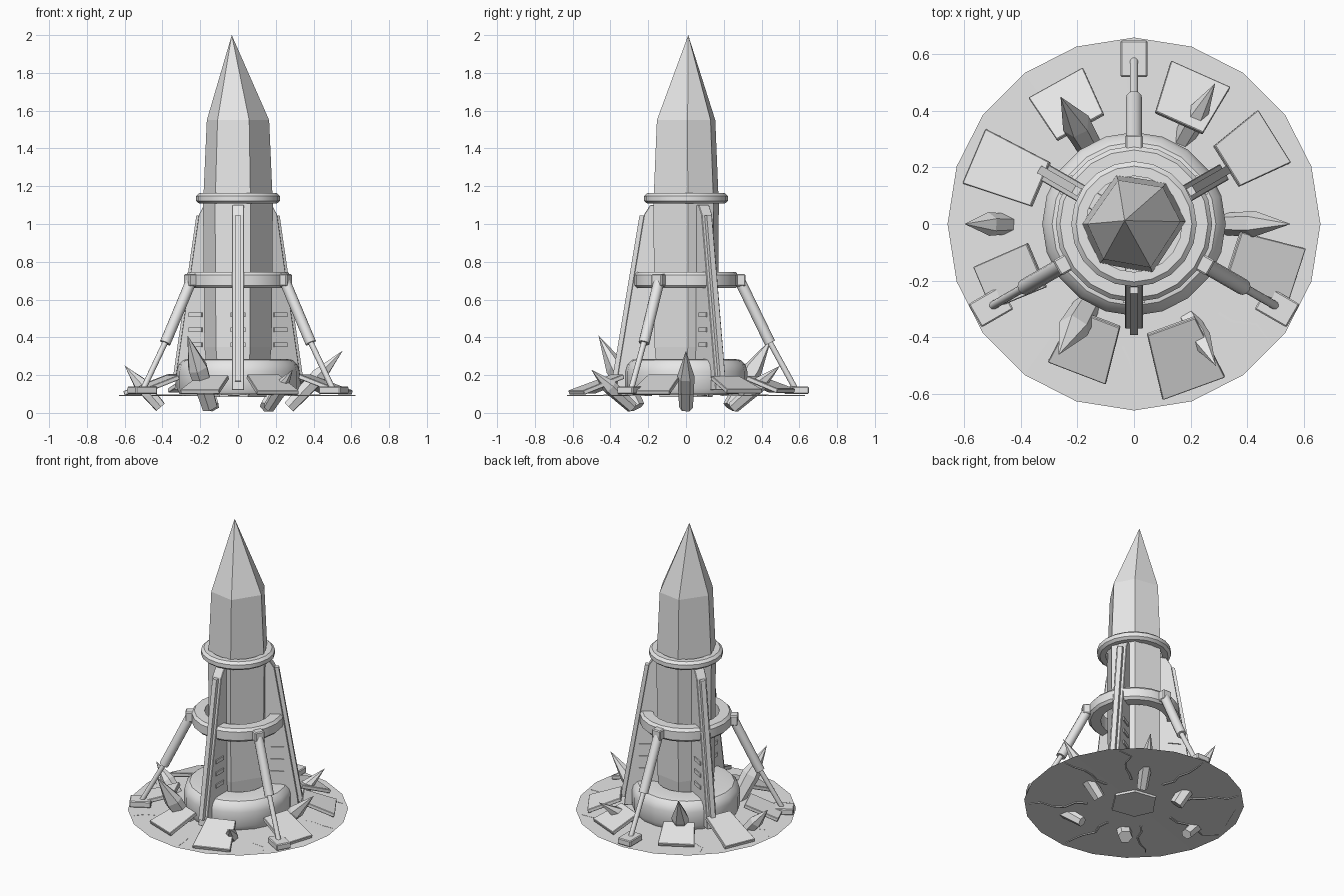
import bpy, bmesh, math, random
from mathutils import Vector, Matrix

if "Cube" in bpy.data.objects:
    bpy.data.objects.remove(bpy.data.objects["Cube"])

random.seed(4)
grey = bpy.data.materials.new("light grey")
grey.diffuse_color = (0.8, 0.8, 0.8, 1)
grey.use_nodes = True
grey.node_tree.nodes["Principled BSDF"].inputs["Base Color"].default_value = grey.diffuse_color
R = math.radians


def add(name, verts, faces, bevel=0, smooth=False):
    me = bpy.data.meshes.new(name)
    bm = bmesh.new()
    vs = [bm.verts.new(v) for v in verts]
    for f in faces:
        bm.faces.new([vs[i] for i in f])
    if len(bm.faces) > 1:
        bmesh.ops.recalc_face_normals(bm, faces=bm.faces)
    if bevel:
        bmesh.ops.bevel(bm, geom=bm.edges[:], offset=bevel, segments=1, affect='EDGES')
    bm.to_mesh(me)
    bm.free()
    me.materials.append(grey)
    ob = bpy.data.objects.new(name, me)
    bpy.context.collection.objects.link(ob)
    if smooth:
        bpy.context.view_layer.objects.active = ob
        ob.select_set(True)
        bpy.ops.object.shade_smooth_by_angle(angle=R(35))
        ob.select_set(False)
    return ob


def lathe(name, prof, n=20):
    # closed profile of (radius, z) turned around z
    m = len(prof)
    verts = [(r * math.cos(2 * math.pi * i / n), r * math.sin(2 * math.pi * i / n), z)
             for i in range(n) for r, z in prof]
    faces = [(i * m + j, ((i + 1) % n) * m + j, ((i + 1) % n) * m + (j + 1) % m, i * m + (j + 1) % m)
             for i in range(n) for j in range(m)]
    return add(name, verts, faces, smooth=True)


def spindle(name, a, b, rings, angles, point, smooth=False):
    # stacked rings (fraction, radius) from a to b, ending in a point or a flat cap
    a, b = Vector(a), Vector(b)
    q = (b - a).to_track_quat('Z', 'Y')
    n = len(angles)
    verts = [a + (b - a) * t + q @ Vector((r * math.cos(R(d)), r * math.sin(R(d)), 0))
             for t, r in rings for d in angles]
    k = len(rings)
    faces = [tuple(range(n))[::-1]]
    faces += [(j * n + i, j * n + (i + 1) % n, (j + 1) * n + (i + 1) % n, (j + 1) * n + i)
              for j in range(k - 1) for i in range(n)]
    top = (k - 1) * n
    if point:
        verts.append(b)
        faces += [(top + i, top + (i + 1) % n, k * n) for i in range(n)]
    else:
        faces.append(tuple(range(top, top + n)))
    return add(name, verts, faces, smooth=smooth)


def rod(name, a, b, r, n=12):
    return spindle(name, a, b, [(0, r), (1, r)], [360 * i / n for i in range(n)], False, True)


def prism(name, prof, width, angle, bevel=0, offset=0):
    # (radius, z) outline given a width, turned to an angle about z
    n = len(prof)
    M = Matrix.Rotation(R(angle), 4, 'Z')
    verts = [M @ Vector((r, offset + s * width / 2, z)) for s in (-1, 1) for r, z in prof]
    faces = [tuple(range(n)), tuple(range(2 * n - 1, n - 1, -1))]
    faces += [(i, (i + 1) % n, n + (i + 1) % n, n + i) for i in range(n)]
    return add(name, verts, faces, bevel)


def polar(r, a, z):
    return (r * math.cos(R(a)), r * math.sin(R(a)), z)


# Main crystal: irregular hexagonal spire with an off-centre tip
hexa = (3, 52, 110, 180, 229, 291)
mverts = [polar(r, a, z) for z, r in ((0.085, 0.15), (0.35, 0.178), (1.1, 0.185), (1.55, 0.165)) for a in hexa]
mverts.append((-0.033, 0.012, 2.0))
mf = [tuple(range(6))]
mf += [(j * 6 + i, j * 6 + (i + 1) % 6, j * 6 + 6 + (i + 1) % 6, j * 6 + 6 + i) for j in range(3) for i in range(6)]
mf += [(18 + i, 18 + (i + 1) % 6, 24) for i in range(6)]
add("main_crystal", mverts, mf)

# Ground sheet, very slightly raised in the middle
sheet = [polar(0.66, 18 * i, 0.094) for i in range(20)] + [(0, 0, 0.1)]
add("ground_disc", sheet, [(i, (i + 1) % 20, 20) for i in range(20)])

# Collars round the crystal
lathe("base_collar", [(0.17, 0.1), (0.31, 0.1), (0.325, 0.13), (0.325, 0.22), (0.315, 0.255),
                      (0.29, 0.28), (0.26, 0.285), (0.17, 0.285)])
lathe("middle_collar", [(0.2, 0.66), (0.262, 0.66), (0.277, 0.675), (0.277, 0.73), (0.262, 0.747), (0.2, 0.747)])
lathe("top_collar", [(0.17, 1.108), (0.205, 1.108), (0.222, 1.122), (0.222, 1.148), (0.205, 1.163), (0.17, 1.163)])

# Three fins with outer rail and side vents
for a in (-90, 30, 150):
    prism("fin", [(0.12, 0.12), (0.37, 0.12), (0.362, 0.2), (0.222, 1.05), (0.19, 1.1), (0.12, 1.1)], 0.064, a, 0.003)
    prism("fin_rail", [(0.36, 0.165), (0.392, 0.17), (0.246, 1.045), (0.215, 1.045)], 0.03, a)
    for z in (0.36, 0.44, 0.52):
        for s in (-1, 1):
            prism("fin_vent", [(0.2, z - 0.012), (0.28, z - 0.012), (0.28, z + 0.012), (0.2, z + 0.012)],
                  0.01, a, 0, s * 0.034)

# Three hydraulic legs
for a in (90, 210, 330):
    prism("leg_mount", [(0.255, 0.67), (0.315, 0.67), (0.315, 0.735), (0.255, 0.735)], 0.062, a, 0.006)
    rod("leg_cylinder", polar(0.285, a, 0.7), polar(0.445, a, 0.37), 0.029)
    rod("leg_rod", polar(0.43, a, 0.4), polar(0.583, a, 0.12), 0.015)
    prism("leg_foot", [(0.52, 0.1), (0.65, 0.1), (0.65, 0.14), (0.52, 0.14)], 0.095, a, 0.005)

# Small leaning crystals piercing the ground: angle, base radius, tip radius, tip height, thickness
for a, r0, r1, z1, w in ((0, 0.27, 0.555, 0.33, 0.046), (60, 0.29, 0.575, 0.25, 0.042),
                         (120, 0.27, 0.52, 0.39, 0.052), (180, 0.41, 0.6, 0.25, 0.042),
                         (240, 0.3, 0.535, 0.41, 0.055), (300, 0.33, 0.58, 0.23, 0.04)):
    spindle("small_crystal", polar(r0, a, 0.03), polar(r1, a, z1), [(0, w * 0.8), (0.55, w)],
            [60 * i + random.uniform(-8, 8) for i in range(6)], True)

# Broken ground slabs tilted outwards: angle, radius, length, inner and outer width
for a, r, l, wi, wo in ((32, 0.485, 0.21, 0.17, 0.22), (66, 0.485, 0.2, 0.185, 0.23),
                        (119, 0.48, 0.19, 0.19, 0.22), (157, 0.485, 0.27, 0.17, 0.21),
                        (203, 0.477, 0.22, 0.17, 0.165), (249, 0.46, 0.22, 0.17, 0.22),
                        (290, 0.5, 0.25, 0.18, 0.235), (342, 0.485, 0.25, 0.18, 0.21)):
    M = (Matrix.Translation(polar(r, a, 0.15)) @ Matrix.Rotation(R(a), 4, 'Z')
         @ Matrix.Rotation(R(20), 4, 'Y'))
    c = [(-l / 2, -wi / 2), (l / 2, -wo / 2), (l / 2, wo / 2), (-l / 2, wi / 2)]
    v = [M @ Vector((x, y, z)) for z in (-0.012, 0.012) for x, y in c]
    add("ground_slab", v, [(3, 2, 1, 0), (4, 5, 6, 7)] + [(i, (i + 1) % 4, (i + 1) % 4 + 4, i + 4) for i in range(4)], 0.003)

# Thin wandering cracks under the ground sheet
for a in (10, 46, 92, 134, 180, 225, 267, 317):
    pts = [polar(0.28 + 0.07 * i, a + random.uniform(-4, 4), 0.0) for i in range(6)]
    v = []
    for i, p in enumerate(pts):
        w = 0.007 * (1 - i / 7)
        side = Vector((-math.sin(R(a)), math.cos(R(a)), 0)) * w
        for s, z in ((-1, 0.09), (1, 0.09), (1, 0.096), (-1, 0.096)):
            v.append(Vector(p) + side * s + Vector((0, 0, z)))
    f = [(0, 1, 2, 3), (20, 21, 22, 23)]
    f += [(4 * i + j, 4 * i + (j + 1) % 4, 4 * i + 4 + (j + 1) % 4, 4 * i + 4 + j) for i in range(5) for j in range(4)]
    add("ground_crack", v, f)
